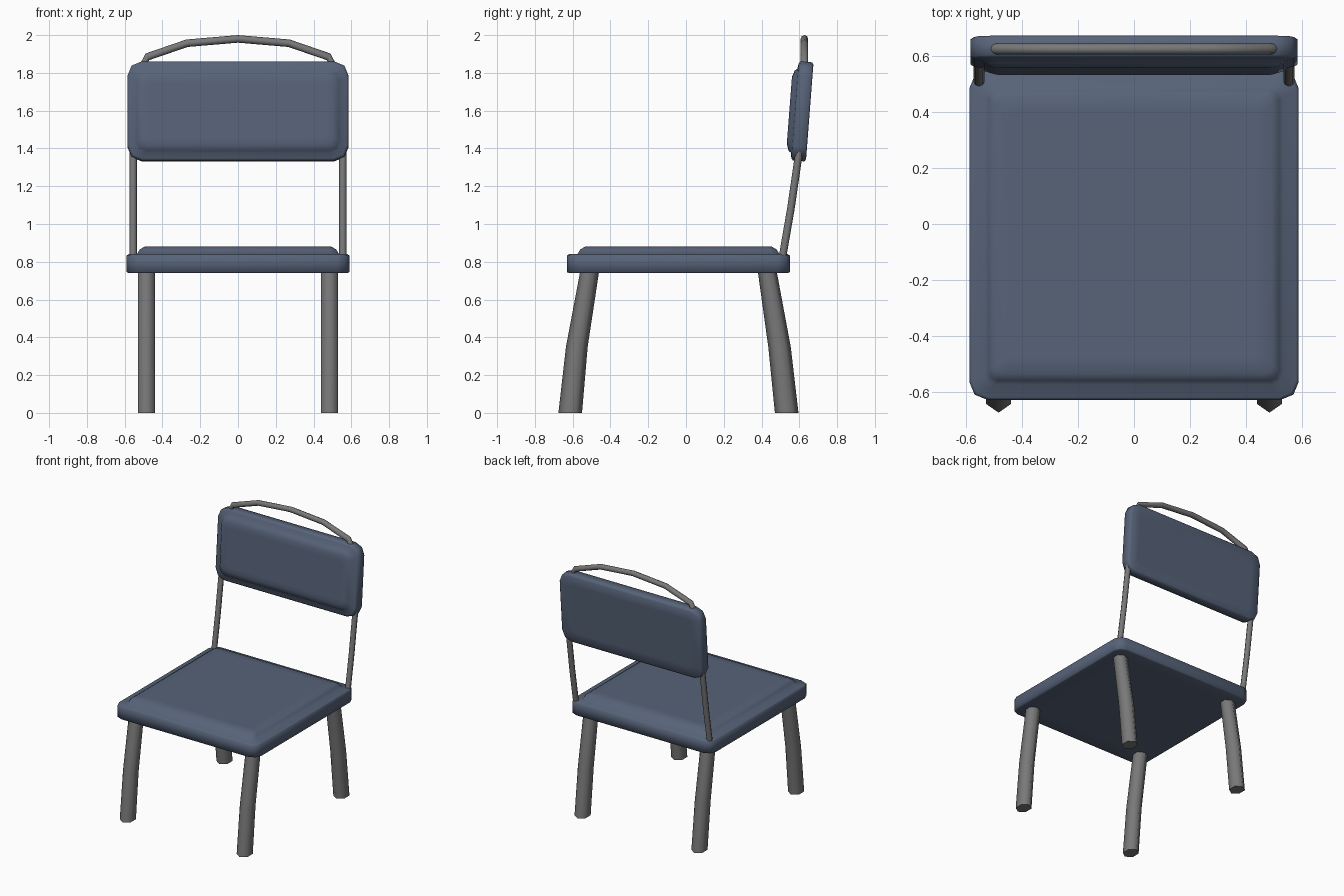
import bpy, bmesh, math
from mathutils import Vector, Matrix

if "Cube" in bpy.data.objects:
    bpy.data.objects.remove(bpy.data.objects["Cube"])


def material(name, rgb):
    m = bpy.data.materials.new(name)
    m.diffuse_color = (*rgb, 1.0)
    m.use_nodes = True
    m.node_tree.nodes["Principled BSDF"].inputs["Base Color"].default_value = m.diffuse_color
    return m


BLUE = material("slate blue upholstery", (0.095, 0.125, 0.19))
GREY = material("grey metal", (0.19, 0.19, 0.19))


def loft(name, rings, mat, matrix=Matrix()):
    """Skin a list of equal-length point rings, cap both ends."""
    bm = bmesh.new()
    vs = [[bm.verts.new(matrix @ Vector(p)) for p in r] for r in rings]
    n = len(vs[0])
    for a, b in zip(vs, vs[1:]):
        for i in range(n):
            j = (i + 1) % n
            f = bm.faces.new((a[i], a[j], b[j], b[i]))
            f.smooth = True
    bm.faces.new(vs[0][::-1])
    bm.faces.new(vs[-1])
    bmesh.ops.recalc_face_normals(bm, faces=bm.faces[:])
    me = bpy.data.meshes.new(name)
    bm.to_mesh(me)
    bm.free()
    me.materials.append(mat)
    ob = bpy.data.objects.new(name, me)
    bpy.context.collection.objects.link(ob)
    return ob


def rounded_rect(hx, hy, z, radius=0.065, cy=0.0, seg=2):
    pts = []
    for k, (sx, sy) in enumerate(((1, 1), (-1, 1), (-1, -1), (1, -1))):
        for s in range(seg + 1):
            a = math.radians(90 * k + 90 * s / seg)
            pts.append((sx * (hx - radius) + radius * math.cos(a),
                        cy + sy * (hy - radius) + radius * math.sin(a), z))
    return pts


def tube(name, path, radius, side, mat, sides=8):
    """Round tube along a planar path; side is the plane normal."""
    path, side = [Vector(p) for p in path], Vector(side)
    rings = []
    for i, p in enumerate(path):
        t = (path[min(i + 1, len(path) - 1)] - path[max(i - 1, 0)]).normalized()
        up = t.cross(side)
        rings.append([p + radius * (math.cos(a) * side + math.sin(a) * up)
                      for a in (2 * math.pi * k / sides for k in range(sides))])
    return loft(name, rings, mat)


# seat board with a low cushion on top: (inset, height, corner radius)
seat_profile = [(0.12, 0.74, 0.03), (0.012, 0.74, 0.06), (0, 0.745, 0.065),
                (0, 0.832, 0.065), (0.01, 0.84, 0.06), (0.055, 0.84, 0.04),
                (0.07, 0.865, 0.035), (0.095, 0.88, 0.03), (0.15, 0.88, 0.02)]
loft("seat", [rounded_rect(0.59 - i, 0.59 - i, z, r, cy=-0.04)
              for i, z, r in seat_profile], BLUE)

# tilted backrest, lofted from its back face to the front cushion
back_profile = [(0.08, 0, 0.03), (0.012, 0, 0.06), (0, 0.008, 0.075),
                (0, 0.07, 0.075), (0.012, 0.078, 0.07), (0.04, 0.083, 0.06),
                (0.05, 0.096, 0.05), (0.085, 0.108, 0.04), (0.12, 0.108, 0.03)]
tilt = Matrix.Translation((0, 0.655, 1.593)) @ Matrix.Rotation(math.pi / 2 - 0.077, 4, 'X')
loft("backrest", [rounded_rect(0.585 - i, 0.263 - i, d, r)
                  for i, d, r in back_profile], BLUE, tilt)

# four six-sided curved legs: (y centre, z, y radius)
front = [(-0.613, 0, 0.0625), (-0.578, 0.35, 0.0575), (-0.51, 0.75, 0.05)]
rear = [(0.533, 0, 0.0625), (0.495, 0.35, 0.0595), (0.43, 0.75, 0.05)]
for x, s in ((-0.485, "left"), (0.485, "right")):
    for name, path in (("front_leg", front), ("rear_leg", rear)):
        rings = [[(x + 0.052 * math.sin(k * math.pi / 3),
                   y + ry * math.cos(k * math.pi / 3), z) for k in range(6)]
                 for y, z, ry in path]
        loft(f"{name}_{s}", rings, GREY)

# thin posts carrying the backrest
for x, s in ((-0.555, "left"), (0.555, "right")):
    tube("back_post_" + s, [(x, 0.51, 0.82), (x, 0.555, 1.08),
                            (x, 0.59, 1.32), (x, 0.603, 1.40)],
         0.02, (1, 0, 0), GREY)

# arched handle over the backrest
half = [(0.505, 1.83), (0.48, 1.885), (0.27, 1.957)]
arch = [(-x, z) for x, z in half] + [(0, 1.98)] + half[::-1]
tube("top_handle", [(x, 0.627, z) for x, z in arch], 0.02, (0, 1, 0), GREY)
